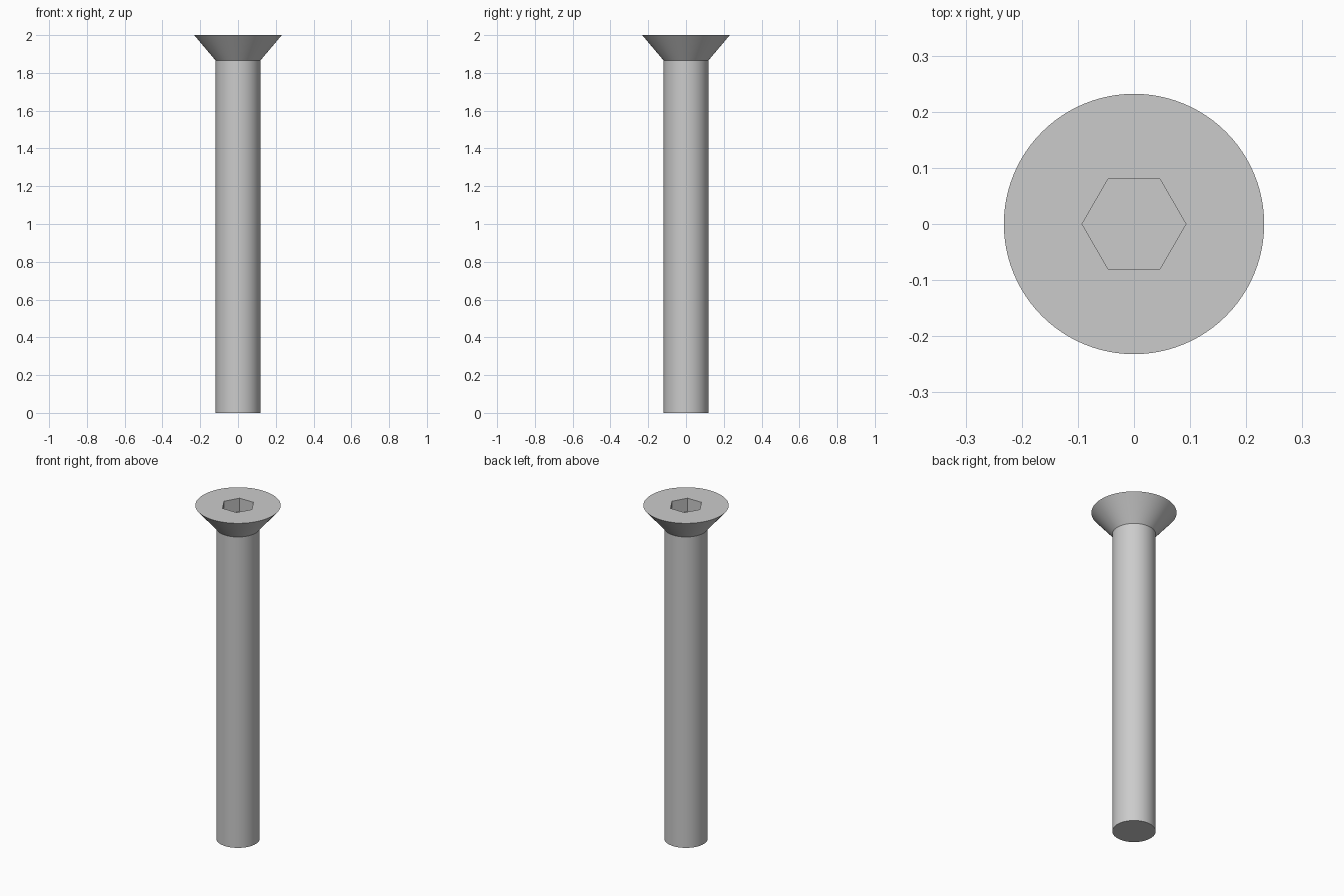
import bpy, bmesh, math

SIDES = 96
TOP, NECK_Z = 2.0, 1.865
HEAD_R, SHAFT_R = 0.232, 0.118
HEX_R, HEX_DEPTH = 0.0925, 0.08

old = bpy.data.objects.get("Cube")
if old:
    bpy.data.objects.remove(old, do_unlink=True)

steel = bpy.data.materials.new("grey steel")
steel.use_nodes = True
GREY = (0.6, 0.6, 0.6, 1.0)
steel.diffuse_color = GREY
steel.node_tree.nodes["Principled BSDF"].inputs["Base Color"].default_value = GREY


def ring(bm, radius, z, sides):
    """Circle of vertices at height z."""
    step = math.tau / sides
    return [bm.verts.new((radius * math.cos(i * step), radius * math.sin(i * step), z))
            for i in range(sides)]


def bridge(bm, low, high):
    """Wall of quads between two equal rings."""
    n = len(low)
    for i in range(n):
        j = (i + 1) % n
        bm.faces.new((low[i], low[j], high[j], high[i]))


def loop_edges(bm, loop):
    return [bm.edges.get((v, loop[i - 1])) for i, v in enumerate(loop)]


def finish(bm, name):
    mesh = bpy.data.meshes.new(name)
    bm.to_mesh(mesh)
    bm.free()
    obj = bpy.data.objects.new(name, mesh)
    bpy.context.collection.objects.link(obj)
    mesh.materials.append(steel)
    bpy.ops.object.select_all(action="DESELECT")
    obj.select_set(True)
    bpy.context.view_layer.objects.active = obj
    bpy.ops.object.shade_smooth_by_angle(angle=math.radians(30))
    return obj


# Bolt: plain shaft, countersunk head and hexagonal socket as one solid
bm = bmesh.new()
base = ring(bm, SHAFT_R, 0, SIDES)
neck = ring(bm, SHAFT_R, NECK_Z, SIDES)
rim = ring(bm, HEAD_R, TOP, SIDES)
bm.faces.new(base[::-1])
bridge(bm, base, neck)
bridge(bm, neck, rim)

# Socket walls and floor
socket_floor = ring(bm, HEX_R, TOP - HEX_DEPTH, 6)
socket_edge = ring(bm, HEX_R, TOP, 6)
bridge(bm, socket_edge, socket_floor)
bm.faces.new(socket_floor)

# Flat top between the rim and the socket, one sector per socket side
per = SIDES // 6
for k in range(6):
    outer = [rim[(k * per + i) % SIDES] for i in range(per + 1)]
    bm.faces.new(outer + [socket_edge[(k + 1) % 6], socket_edge[k]])

finish(bm, "countersunk_bolt")
